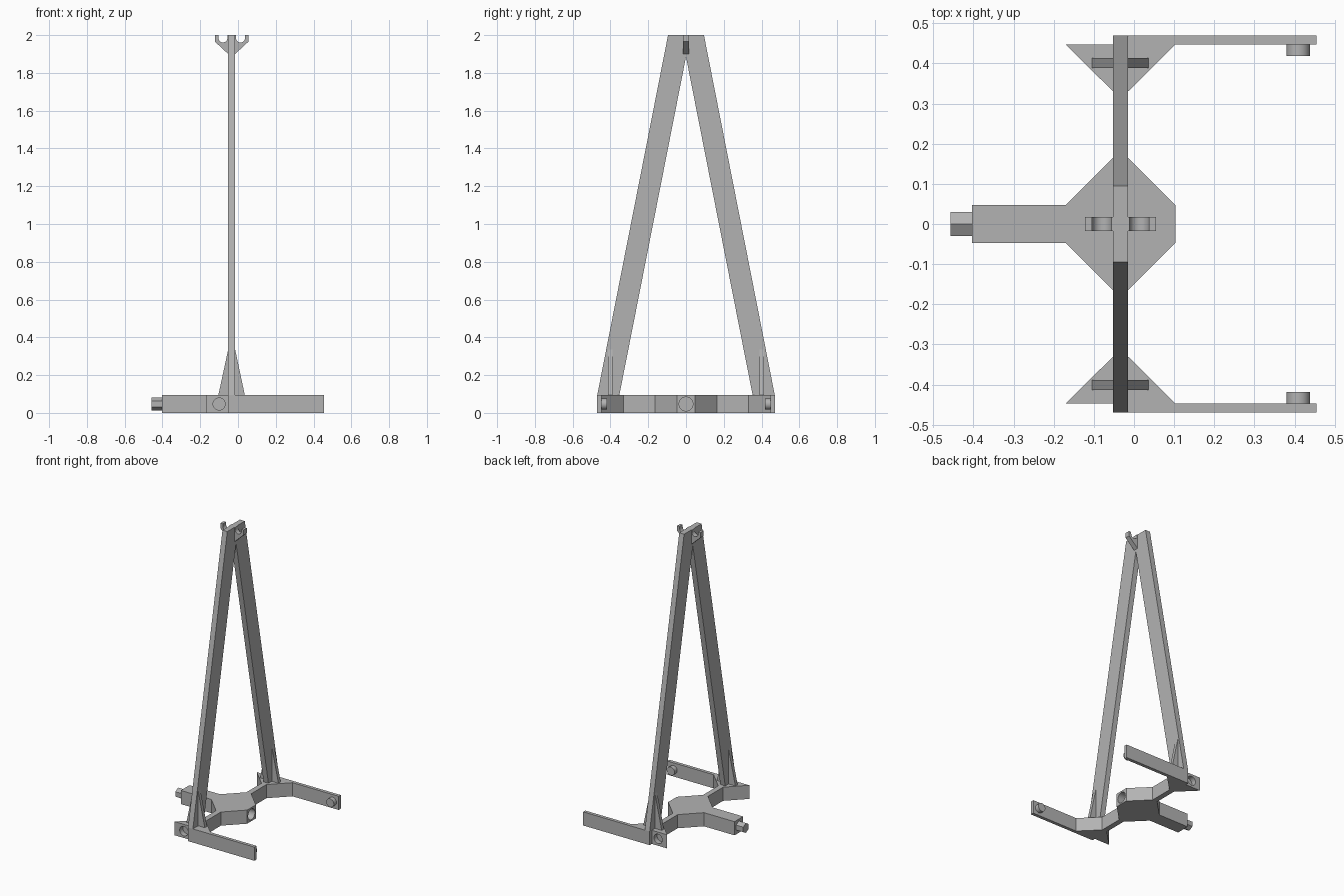
import bpy, bmesh, math
from mathutils import Vector

cube = bpy.data.objects.get("Cube")
if cube:
    bpy.data.objects.remove(cube, do_unlink=True)

grey = bpy.data.materials.new("plain grey")
grey.use_nodes = True
grey.diffuse_color = (0.45, 0.45, 0.45, 1)
grey.node_tree.nodes["Principled BSDF"].inputs["Base Color"].default_value = grey.diffuse_color

BASE_H = 0.094
MID_Z = BASE_H / 2
LEG_L, LEG_R = -0.052, -0.015     # the two faces of the upright frame


def prism(name, points, axis, start, end):
    """Extrude a 2D outline along an axis; the outline uses the other two axes."""
    bm = bmesh.new()
    verts = []
    for p in points:
        co = list(p)
        co.insert(axis, start)
        verts.append(bm.verts.new(co))
    face = bm.faces.new(verts)
    ext = bmesh.ops.extrude_face_region(bm, geom=[face])
    shift = Vector((0, 0, 0))
    shift[axis] = end - start
    bmesh.ops.translate(bm, vec=shift,
                        verts=[g for g in ext["geom"] if isinstance(g, bmesh.types.BMVert)])
    bmesh.ops.recalc_face_normals(bm, faces=bm.faces)
    mesh = bpy.data.meshes.new(name)
    bm.to_mesh(mesh)
    bm.free()
    mesh.materials.append(grey)
    obj = bpy.data.objects.new(name, mesh)
    bpy.context.collection.objects.link(obj)
    return obj


def ring(a, b, r, sides, turn=0.0):
    """Regular polygon outline around (a, b)."""
    return [(a + r * math.cos(turn + math.tau * i / sides),
             b + r * math.sin(turn + math.tau * i / sides)) for i in range(sides)]


def activate(obj):
    bpy.ops.object.select_all(action="DESELECT")
    obj.select_set(True)
    bpy.context.view_layer.objects.active = obj


def smooth(obj):
    activate(obj)
    bpy.ops.object.shade_smooth_by_angle(angle=math.radians(35))


def drill(obj, cutter):
    mod = obj.modifiers.new("hole", "BOOLEAN")
    mod.operation = "DIFFERENCE"
    mod.solver = "EXACT"
    mod.object = cutter
    activate(obj)
    bpy.ops.object.modifier_apply(modifier=mod.name)
    bpy.data.objects.remove(cutter, do_unlink=True)


# Base plate: hub, arm, cross beams, corner wedges and side rails in one outline
half = [(0.103, 0.047), (LEG_R, 0.165), (LEG_R, 0.33), (0.103, 0.447),
        (0.455, 0.447), (0.455, 0.47), (LEG_L, 0.47), (LEG_L, 0.447),
        (-0.17, 0.447), (LEG_L, 0.33), (LEG_L, 0.165), (-0.17, 0.047), (-0.403, 0.047)]
base = prism("base_plate", half + [(x, -y) for x, y in reversed(half)], 2, 0, BASE_H)

# Sockets in the hub and in both corner wedges
drill(base, prism("hub_cutter", ring(0, MID_Z, 0.037, 32), 0, 0.04, 0.15))
for s in (-1, 1):
    drill(base, prism("wedge_cutter", ring(-0.1, MID_Z, 0.032, 32), 1, s * 0.412, s * 0.5))
smooth(base)

# Pegs: a hexagonal one on the arm, round ones inside the rails
prism("arm_peg", ring(0, MID_Z, 0.034, 6, math.pi / 2), 0, -0.457, -0.39)
for s, side in ((-1, "right"), (1, "left")):
    smooth(prism(side + "_rail_peg", ring(0.409, MID_Z, 0.029, 32), 1, s * 0.418, s * 0.455))

# Upright A-frame
leg = [(0.47, BASE_H), (0.095, 2.0)]
inner = [(-0.353, BASE_H), (0, 1.885), (0.353, BASE_H)]
prism("upright_frame", inner + leg + [(-y, z) for y, z in reversed(leg)], 0, LEG_L, LEG_R)

# Gussets bracing the feet
for s, side in ((-1, "right"), (1, "left")):
    prism(side + "_gusset", [(-0.105, 0.09), (0.037, 0.09), (LEG_R, 0.335), (LEG_L, 0.335)],
          1, s * 0.389, s * 0.413)

# Hooks with a round notch on both faces of the frame top
notch = [(0.028 + 0.024 * math.cos(a), 1.985 - 0.024 * math.sin(a))
         for a in (math.pi * i / 12 for i in range(13))]
hook = [(0, 1.9), (0.07, 1.965), (0.07, 2.0), (0.052, 2.0)] + notch + [(0.004, 2.0), (0, 2.0)]
for s, face, side in ((-1, LEG_L, "right"), (1, LEG_R, "left")):
    smooth(prism(side + "_hook", [(face + s * u, z) for u, z in hook], 1, -0.017, 0.017))
